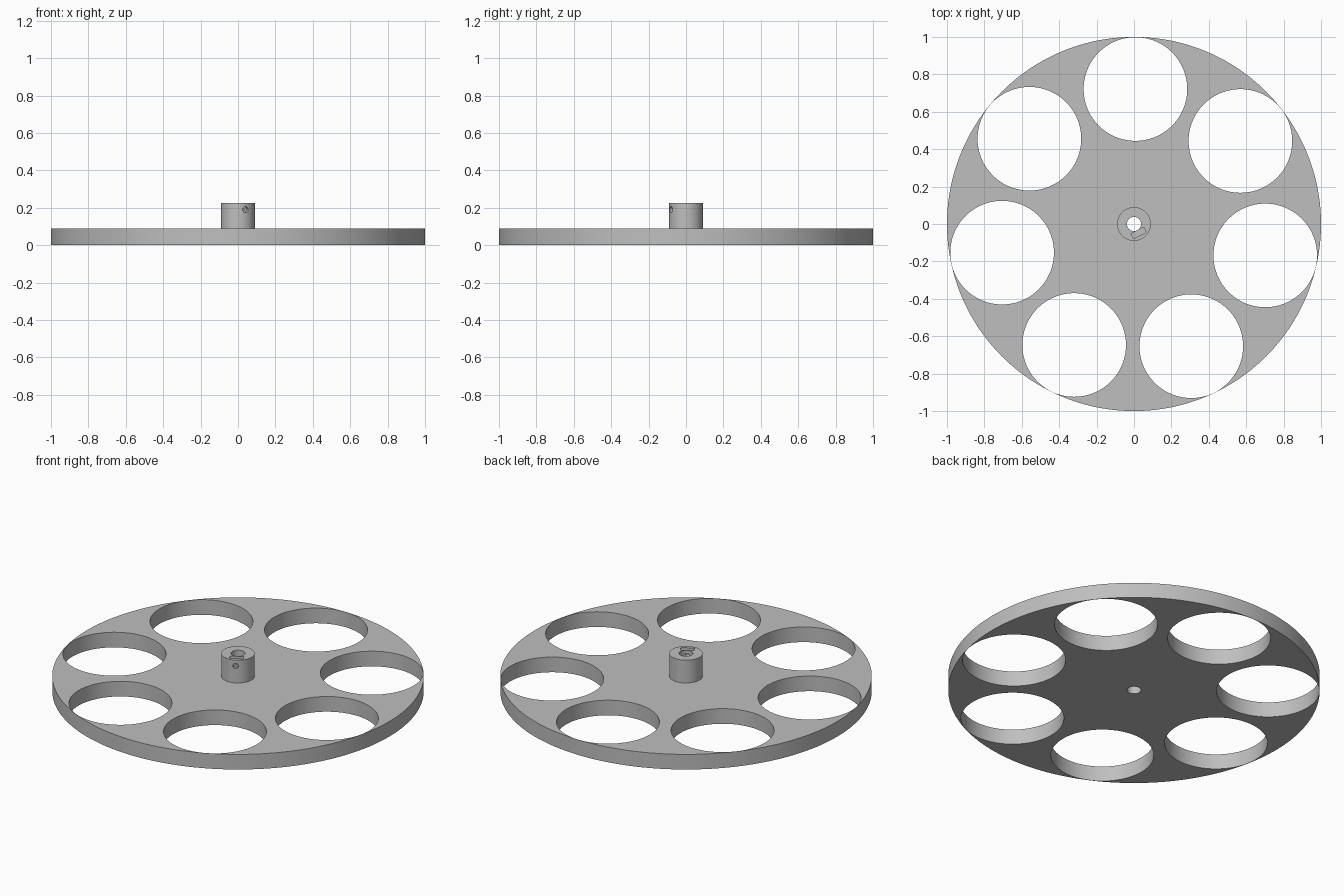
import bpy
from math import cos, sin, pi, radians

cube = bpy.data.objects.get("Cube")
if cube:
    bpy.data.objects.remove(cube, do_unlink=True)

DISC_TOP, HUB_TOP = 0.09, 0.225
HOLES, HOLE_R, HOLE_DIST = 7, 0.277, 0.7215
FIRST_HOLE = radians(89.4)
SCREW_ANGLE = radians(-63)

grey = bpy.data.materials.new("plain grey")
grey.use_nodes = True
colour = (0.52, 0.52, 0.52, 1)
grey.diffuse_color = colour
grey.node_tree.nodes["Principled BSDF"].inputs["Base Color"].default_value = colour


def cylinder(name, radius, z0, z1, x=0, y=0, sides=96):
    bpy.ops.mesh.primitive_cylinder_add(vertices=sides, radius=radius, depth=z1 - z0,
                                        location=(x, y, (z0 + z1) / 2))
    obj = bpy.context.object
    obj.name = name
    return obj


def cut(target, cutter):
    """Subtract the cutter from the target, then discard it."""
    mod = target.modifiers.new("cut", 'BOOLEAN')
    mod.operation, mod.solver, mod.object = 'DIFFERENCE', 'EXACT', cutter
    bpy.context.view_layer.objects.active = target
    bpy.ops.object.modifier_apply(modifier=mod.name)
    bpy.data.objects.remove(cutter, do_unlink=True)


def finish(obj):
    obj.data.materials.clear()
    obj.data.materials.append(grey)
    bpy.ops.object.select_all(action='DESELECT')
    obj.select_set(True)
    bpy.context.view_layer.objects.active = obj
    bpy.ops.object.shade_smooth_by_angle(angle=radians(30))


# Disc with a ring of large holes that nearly reach the rim
disc = cylinder("disc", 1, 0, DISC_TOP, sides=256)
for i in range(HOLES):
    a = FIRST_HOLE + i * 2 * pi / HOLES
    cut(disc, cylinder("hole_cutter", HOLE_R, -0.1, 0.2,
                       HOLE_DIST * cos(a), HOLE_DIST * sin(a), 128))

# Hub standing on the disc
hub = cylinder("hub", 0.09, DISC_TOP, HUB_TOP)

# Shaft bore through both parts
for part in (disc, hub):
    cut(part, cylinder("bore_cutter", 0.038, -0.1, 0.4, sides=48))

# Pocket for a captive nut, open at the top of the hub
bpy.ops.mesh.primitive_cube_add(size=1, location=(0.054 * cos(SCREW_ANGLE), 0.054 * sin(SCREW_ANGLE), 0.21),
                                rotation=(0, 0, SCREW_ANGLE))
pocket = bpy.context.object
pocket.scale = (0.03, 0.075, 0.09)
cut(hub, pocket)

# Set screw hole from the bore out through the hub wall
screw = cylinder("screw_cutter", 0.016, 0, 0.12, sides=32)
screw.location = (0.08 * cos(SCREW_ANGLE), 0.08 * sin(SCREW_ANGLE), 0.19)
screw.rotation_euler = (0, pi / 2, SCREW_ANGLE)
cut(hub, screw)

for part in (disc, hub):
    finish(part)
